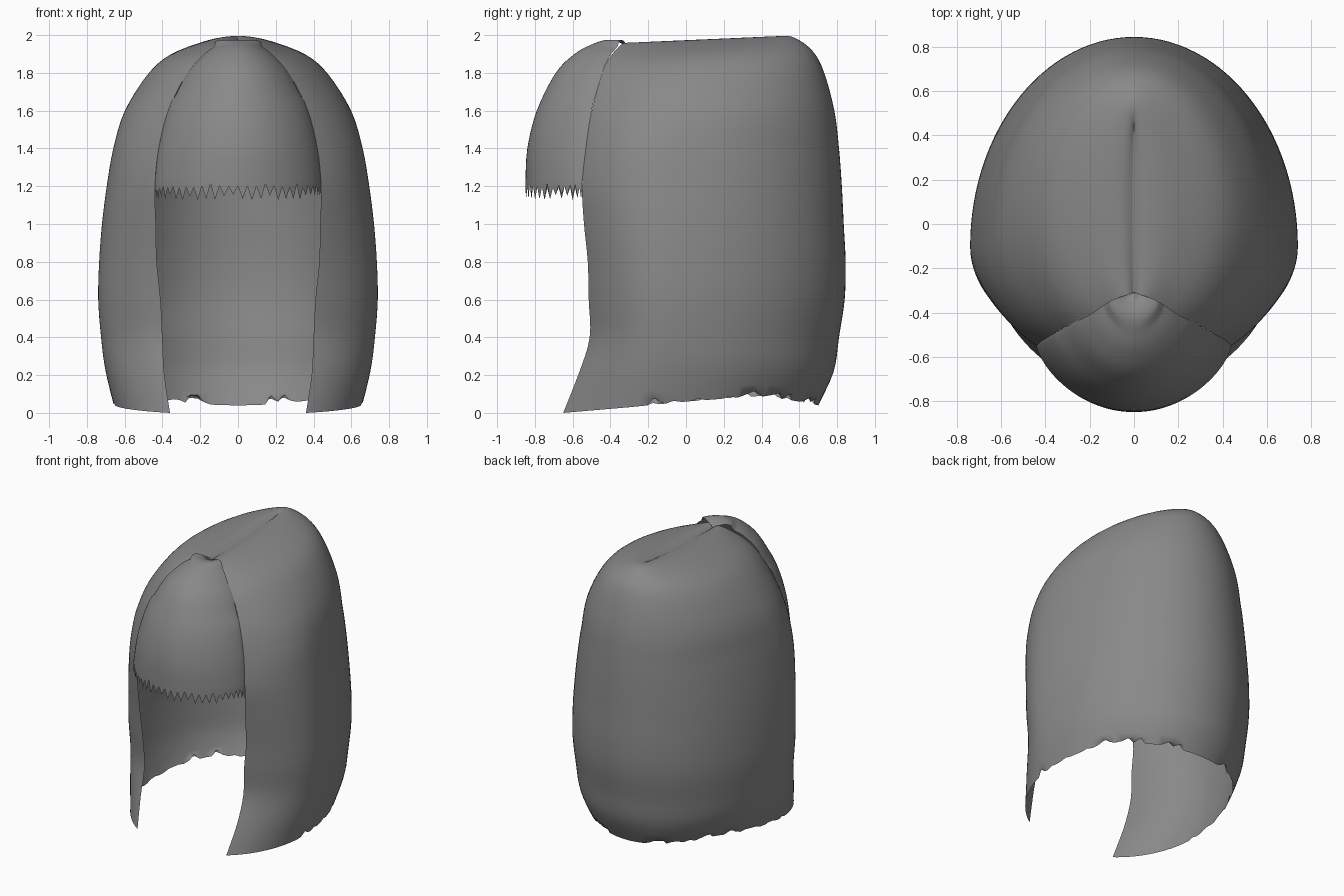
import bpy, bmesh, math, random

if "Cube" in bpy.data.objects:
    bpy.data.objects.remove(bpy.data.objects["Cube"])

random.seed(4)

hair = bpy.data.materials.new("grey hair")
hair.diffuse_color = (0.25, 0.25, 0.25, 1)
hair.use_nodes = True
hair.node_tree.nodes["Principled BSDF"].inputs["Base Color"].default_value = hair.diffuse_color


def smooth_rows(rows, n):
    """Catmull-Rom interpolation with n steps between rows."""
    out = []
    for i in range(len(rows) - 1):
        p = [rows[max(0, min(len(rows) - 1, i + k))] for k in (-1, 0, 1, 2)]
        for s in range(n):
            t = s / n
            out.append([0.5 * (2*b + (c-a)*t + (2*a-5*b+4*c-d)*t*t + (3*b-a-3*c+d)*t**3)
                        for a, b, c, d in zip(*p)])
    return out + [list(rows[-1])]


def piecewise(pts, v):
    for (a, fa), (b, fb) in zip(pts, pts[1:]):
        if v <= b:
            return fa + (fb - fa) * max(0, (v - a) / (b - a))
    return pts[-1][1]


def make_sheet(name, grid):
    """Surface through a grid of points, rows listed from top to bottom."""
    bm = bmesh.new()
    vs = [[bm.verts.new(p) for p in row] for row in grid]
    for r0, r1 in zip(vs, vs[1:]):
        for i in range(len(r0) - 1):
            bm.faces.new((r0[i], r1[i], r1[i + 1], r0[i + 1]))
    bmesh.ops.remove_doubles(bm, verts=bm.verts, dist=0.0005)
    me = bpy.data.meshes.new(name)
    bm.to_mesh(me)
    bm.free()
    me.materials.append(hair)
    me.polygons.foreach_set("use_smooth", [True] * len(me.polygons))
    ob = bpy.data.objects.new(name, me)
    bpy.context.collection.objects.link(ob)
    return ob


# Main hair: height, half width, back y, front edge x, front edge y
main_rows = [
    (1.975, 0.00, 0.43, 0.00, -0.31),
    (1.995, 0.06, 0.51, 0.03, -0.32),
    (1.98, 0.18, 0.58, 0.08, -0.35),
    (1.91, 0.36, 0.67, 0.18, -0.41),
    (1.80, 0.48, 0.73, 0.28, -0.45),
    (1.60, 0.60, 0.785, 0.37, -0.50),
    (1.40, 0.66, 0.81, 0.42, -0.53),
    (1.20, 0.695, 0.825, 0.44, -0.55),
    (1.00, 0.72, 0.835, 0.435, -0.54),
    (0.80, 0.735, 0.845, 0.43, -0.52),
    (0.60, 0.74, 0.84, 0.41, -0.515),
    (0.40, 0.725, 0.81, 0.40, -0.51),
    (0.20, 0.70, 0.78, 0.39, -0.57),
    (0.00, 0.66, 0.70, 0.36, -0.65),
]
hem = [(-0.65, 0.0), (-0.3, 0.03), (0.0, 0.06), (0.4, 0.09), (0.6, 0.06), (0.7, 0.04)]
COLS = 48  # columns on each half
jag = [random.choice((0, 0, 0.01, 0.045)) for _ in range(2 * COLS + 1)]


def main_point(row, i, last):
    z, w, back, fx, fy = row
    side = -1 if i < COLS else 1
    t = abs(i - COLS) / COLS              # 0 at the back, 1 at the front edge
    top = max(0, min(1, (z - 1.4) / 0.55))
    yc = -0.1 + 0.2 * top
    if t < 0.6:
        a = t / 0.6 * math.pi / 2
        x, y = w * math.sin(a), yc + (back - yc) * math.cos(a)
    else:
        end = math.acos(min(1, fx / w)) if w > 1e-4 else math.pi / 3
        b = (t - 0.6) / 0.4 * end
        x, y = w * math.cos(b), yc - (yc - fy) * math.sin(b) / math.sin(end)
    z -= top * top * 0.035 * (0.5 - y) / 0.8   # crown slopes to the front
    if z < 0.3:                                # fit lower rows to the hem line
        h = piecewise(hem, y)
        z = h + max(z, 0) * (0.3 - h) / 0.3
        if last and -0.25 < y < 0.68:
            z += jag[i]
    return (side * x, y, z)


rows = smooth_rows(main_rows, 4)
# order left front -> back -> right front is reversed for outward normals
make_sheet("main_hair", [[main_point(r, i, r is rows[-1]) for i in range(2 * COLS, -1, -1)]
                         for r in rows])

# Fringe: height, half width, side edge y, centre y
fringe_rows = [
    (1.945, 0.00, -0.31, -0.31),
    (1.975, 0.09, -0.34, -0.41),
    (1.95, 0.14, -0.37, -0.50),
    (1.90, 0.20, -0.41, -0.59),
    (1.80, 0.28, -0.45, -0.69),
    (1.60, 0.37, -0.50, -0.79),
    (1.40, 0.42, -0.53, -0.84),
    (1.22, 0.44, -0.55, -0.85),
]
FC = 56
f_rows = smooth_rows(fringe_rows, 4)
f_grid = []
for z, w, ye, yc in f_rows + [(1.12, 0.44, -0.55, -0.85)]:
    line = []
    for i in range(FC + 1):
        s = math.sin((i / FC - 0.5) * math.pi)
        y = ye + (yc - ye) * max(0, 1 - s * s) ** 0.7
        zz = z - (0.02 * s * s if 1.7 < z < 1.96 else 0)
        if z < 1.15:                           # pointed strand tips
            zz = 1.125 + random.uniform(0, 0.03) if i % 2 else 1.19 + random.uniform(0, 0.025)
        line.append((w * s, y, zz))
    f_grid.append(line)
make_sheet("fringe", f_grid)
